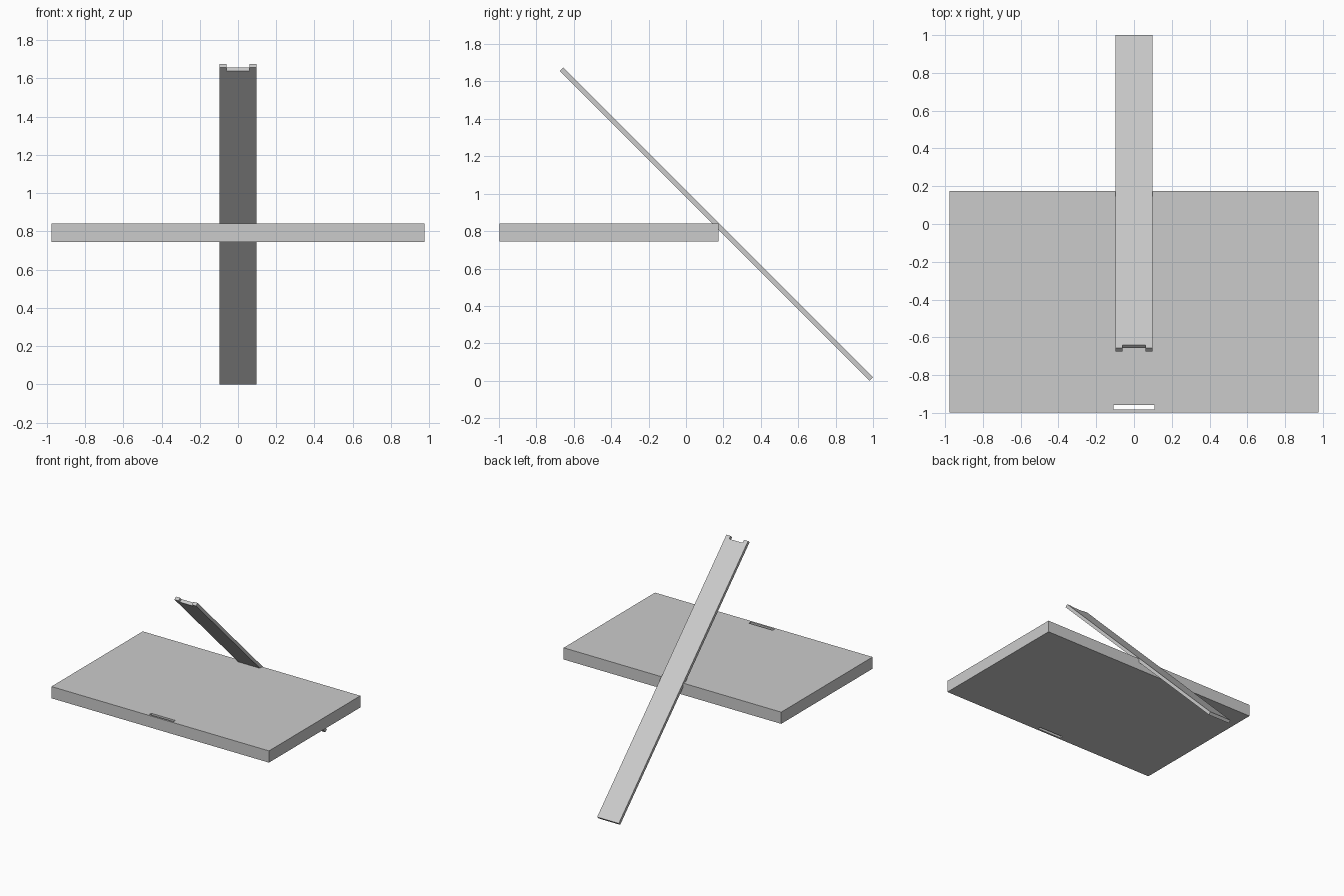
import bpy, bmesh, math

if "Cube" in bpy.data.objects:
    bpy.data.objects.remove(bpy.data.objects["Cube"], do_unlink=True)

# Single flat colour
grey = bpy.data.materials.new("light grey")
grey.use_nodes = True
colour = (0.6, 0.6, 0.6, 1)
grey.diffuse_color = colour
grey.node_tree.nodes["Principled BSDF"].inputs["Base Color"].default_value = colour


def plate(name, xs, ys, thickness, skipped):
    """Flat plate cut along grid lines, with one grid cell left out."""
    bm = bmesh.new()
    verts = [[bm.verts.new((x, y, 0)) for x in xs] for y in ys]
    for j in range(len(ys) - 1):
        for i in range(len(xs) - 1):
            if (i, j) != skipped:
                bm.faces.new((verts[j][i], verts[j][i + 1],
                              verts[j + 1][i + 1], verts[j + 1][i]))
    extruded = bmesh.ops.extrude_face_region(bm, geom=bm.faces[:], use_keep_orig=True)
    top = [g for g in extruded["geom"] if isinstance(g, bmesh.types.BMVert)]
    bmesh.ops.translate(bm, verts=top, vec=(0, 0, thickness))
    bmesh.ops.recalc_face_normals(bm, faces=bm.faces[:])
    mesh = bpy.data.meshes.new(name)
    bm.to_mesh(mesh)
    bm.free()
    mesh.materials.append(grey)
    obj = bpy.data.objects.new(name, mesh)
    bpy.context.collection.objects.link(obj)
    return obj


# Horizontal panel with a narrow through slot near its front edge
panel = plate("panel", (-0.976, -0.108, 0.108, 0.976),
              (-0.997, -0.982, -0.957, 0.174), 0.095, (1, 1))
panel.location.z = 0.745

# Leaning strut with a notched upper end
drop = 1.657
thick = 0.018
length = drop * math.sqrt(2)
strut = plate("leaning_strut", (-0.097, -0.06, 0.06, 0.097),
              (0, 0.025, length), thick * math.sqrt(2), (1, 0))
strut.rotation_euler.x = -math.pi / 4
strut.location = (0, 1 - thick - drop, drop)
